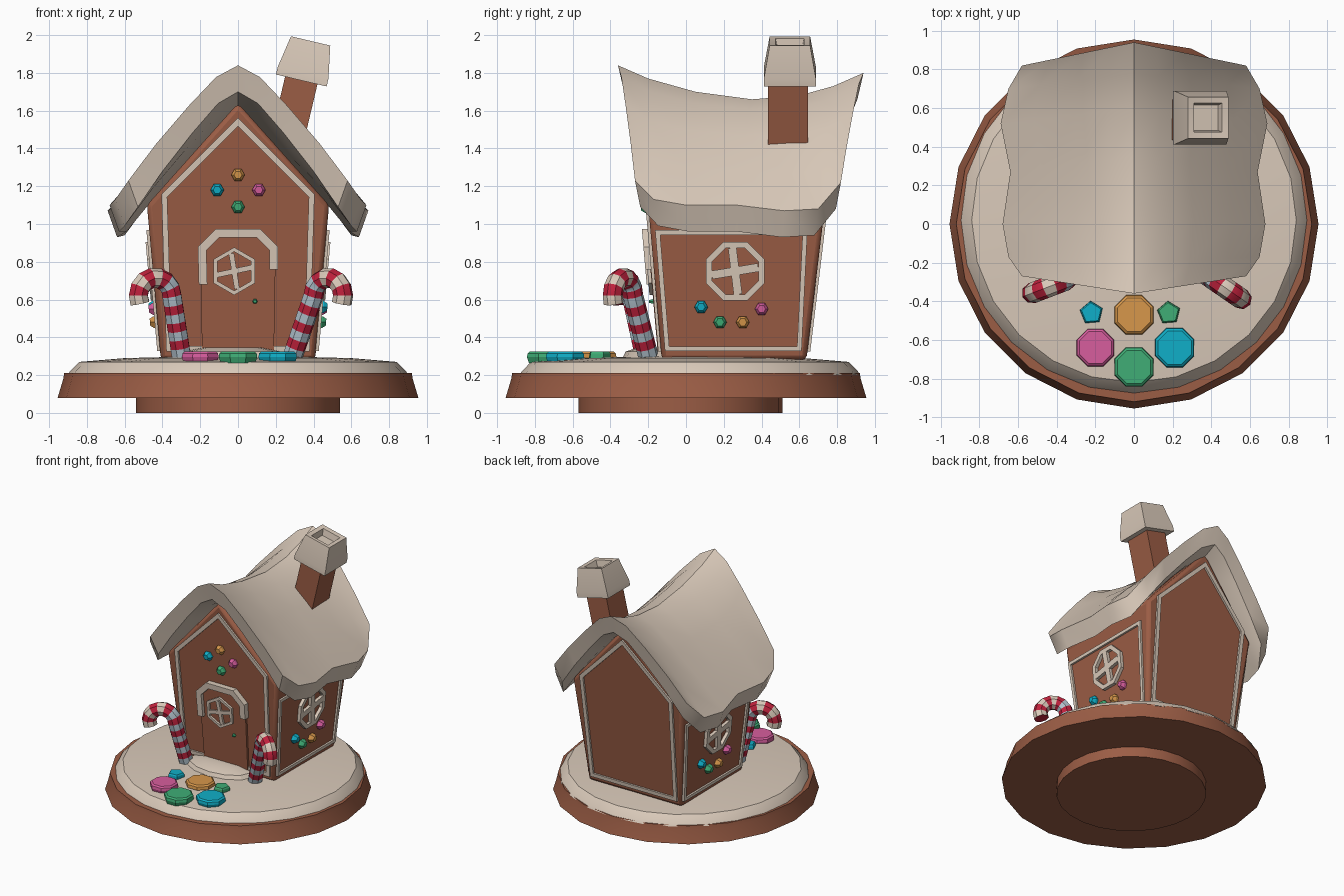
import bpy, bmesh, math
from mathutils import Vector

cube = bpy.data.objects.get("Cube")
if cube:
    bpy.data.objects.remove(cube)


def colour(name, r, g, b):
    m = bpy.data.materials.new(name)
    m.use_nodes = True
    m.diffuse_color = (r, g, b, 1)
    m.node_tree.nodes["Principled BSDF"].inputs["Base Color"].default_value = (r, g, b, 1)
    return m


biscuit = colour("biscuit_brown", 0.33, 0.11, 0.06)
icing = colour("cream_icing", 0.7, 0.59, 0.49)
red = colour("candy_red", 0.52, 0.015, 0.045)
pale = colour("pale_blue", 0.45, 0.55, 0.62)
teal = colour("teal_candy", 0.005, 0.43, 0.58)
pink = colour("pink_candy", 0.68, 0.11, 0.34)
green = colour("green_candy", 0.05, 0.42, 0.18)
orange = colour("orange_candy", 0.68, 0.31, 0.07)


def loft(name, rings, mats, cap="ngon", closed=False, rule=None, angle=30):
    """Skin equal-sized rings of points; cap with polygons or strips of quads."""
    bm = bmesh.new()
    vs = [[bm.verts.new(p) for p in ring] for ring in rings]
    n, count = len(rings[0]), len(rings)
    for j in range(count if closed else count - 1):
        a, b = vs[j], vs[(j + 1) % count]
        for i in range(n):
            k = (i + 1) % n
            f = bm.faces.new((a[i], a[k], b[k], b[i]))
            f.material_index = rule(j) if rule else 0
    if not closed:
        for ring in (vs[0], vs[-1]):
            if cap == "ngon":
                bm.faces.new(ring)
            else:
                for i in range(n // 2 - 1):
                    bm.faces.new((ring[i], ring[i + 1], ring[n - 2 - i], ring[n - 1 - i]))
    bmesh.ops.recalc_face_normals(bm, faces=bm.faces)
    mesh = bpy.data.meshes.new(name)
    bm.to_mesh(mesh)
    bm.free()
    obj = bpy.data.objects.new(name, mesh)
    bpy.context.collection.objects.link(obj)
    for m in mats if isinstance(mats, list) else [mats]:
        mesh.materials.append(m)
    bpy.ops.object.select_all(action="DESELECT")
    obj.select_set(True)
    bpy.context.view_layer.objects.active = obj
    bpy.ops.object.shade_smooth_by_angle(angle=math.radians(angle))
    return obj


def circle(r, n, turn=0):
    return [(r * math.cos(math.tau * i / n + turn), r * math.sin(math.tau * i / n + turn)) for i in range(n)]


def disc(name, centre, profile, n, mat, sx=1, turn=0, angle=30):
    x, y = centre
    return loft(name, [[(x + a * sx, y + b, z) for a, b in circle(r, n, turn)] for r, z in profile], mat, angle=angle)


# Base: foot, biscuit board and snow layer
disc("base_foot", (0, -0.03), [(0.54, 0), (0.54, 0.1)], 24, biscuit)
disc("biscuit_board", (0, 0.0), [(0.955, 0.08), (0.925, 0.18), (0.92, 0.21)], 20, biscuit, turn=math.pi / 2)
disc("snow_ground", (0, 0.02), [(0.9, 0.2), (0.89, 0.22), (0.84, 0.27), (0.6, 0.29), (0.2, 0.3)], 24, icing)
disc("door_snow", (-0.03, -0.17), [(0.17, 0.28), (0.15, 0.325), (0.09, 0.345)], 12, icing, sx=1.7)


# Wall surfaces lean outwards: u runs along the wall, z up, d outwards
def half_width(z):
    return 0.41 + (z - 0.3) * 0.09


def front(u, z, d):
    return (u, -0.13 - (z - 0.3) * 0.0875 - d, z)


def back(u, z, d):
    return (-u, 0.64 + (z - 0.3) * 0.12 + d, z)


def left_side(u, z, d):
    return (half_width(z) + d, u, z)


def right_side(u, z, d):
    return (-half_width(z) - d, 0.52 - u, z)


# House body with softened corners
gable = [(-half_width(0.28), 0.28), (half_width(0.28), 0.28), (half_width(1.1), 1.1), (0, 1.64), (-half_width(1.1), 1.1)]
house = loft("house_body", [[front(u, z, 0) for u, z in gable], [back(-u, z, 0) for u, z in gable]], biscuit)
bevel = house.modifiers.new("soft_corners", "BEVEL")
bevel.width = 0.025
bevel.segments = 2


def ribbon(name, wall, pts, width, depth, mat, closed=True):
    """Raised strip following a line on a wall, with mitred corners."""
    pts = [Vector(p) for p in pts]
    n, rings = len(pts), []
    for i, p in enumerate(pts):
        before = pts[i - 1] if closed or i else None
        after = pts[(i + 1) % n] if closed or i < n - 1 else None
        dirs = [d.normalized() for d in ((p - before) if before else None, (after - p) if after else None) if d]
        norms = [Vector((-d.y, d.x)) for d in dirs]
        m = sum(norms, Vector((0, 0))).normalized()
        m *= width / 2 / max(m.dot(norms[0]), 0.4)
        a, b = p + m, p - m
        rings.append([wall(*a, -0.01), wall(*a, depth), wall(*b, depth), wall(*b, -0.01)])
    return loft(name, rings, mat, closed=closed)


def window(name, wall, cu, cz, r, n, depth, width):
    pts = [(cu + a, cz + b) for a, b in circle(r, n, math.pi / n)]
    ribbon(name + "_frame", wall, pts, width, depth, icing)
    s = r * 0.82
    for part, du, dz in (("bar", s, 0.02), ("post", -0.015, s)):
        ribbon(f"{name}_{part}", wall, [(cu - du, cz - dz), (cu + du, cz + dz)], width * 1.4, depth, icing, False)


def gumdrop(name, wall, u, z, mat, r=0.036):
    rings = [[wall(u + a, z + b, d) for a, b in circle(r * s, 6)] for s, d in ((1, -0.005), (1, 0.02), (0.6, 0.04))]
    loft(name, rings, mat)


# Icing outlines on every wall
gable_line = [(-0.365, 0.34), (0.365, 0.34), (0.39, 1.15), (0, 1.54), (-0.39, 1.15)]
side_line = [(-0.1, 0.34), (0.6, 0.34), (0.63, 0.955), (-0.15, 0.955)]
ribbon("front_icing", front, gable_line, 0.03, 0.015, icing)
ribbon("back_icing", back, gable_line, 0.03, 0.015, icing)

# Side walls: icing, window and sweets
for side, wall in (("left", left_side), ("right", right_side)):
    ribbon(side + "_icing", wall, side_line, 0.025, 0.015, icing)
    window(side + "_window", wall, 0.26, 0.75, 0.15, 8, 0.025, 0.032)
    for i, (u, z, m) in enumerate(((0.08, 0.56, teal), (0.18, 0.48, green), (0.3, 0.48, orange), (0.4, 0.55, pink))):
        gumdrop(f"{side}_sweet_{i + 1}", wall, u, z, m)

# Front sweets
for i, (u, z, m) in enumerate(((-0.11, 1.18, teal), (0, 1.26, orange), (0.11, 1.18, pink), (0, 1.09, green))):
    gumdrop(f"gable_sweet_{i + 1}", front, u, z, m)

# Door with snowy arch, window and knob
door = [(-0.19, 0.31), (0.19, 0.31), (0.2, 0.88), (0.11, 0.95), (-0.11, 0.95), (-0.2, 0.88)]
loft("door", [[front(u, z, d) for u, z in door] for d in (-0.01, 0.018)], biscuit)
arch = [(-0.185, 0.68), (-0.19, 0.87), (-0.11, 0.95), (0.11, 0.95), (0.19, 0.87), (0.19, 0.76)]
ribbon("door_arch_snow", front, arch, 0.045, 0.045, icing, False)
window("door_window", front, -0.02, 0.75, 0.115, 6, 0.035, 0.02)
gumdrop("door_knob", front, 0.09, 0.59, green, 0.014)

# Sagging snow roof: ridge y, ridge z, eave x, eave y, eave z at each station
stations = [
    (-0.36, 1.84, 0.58, -0.27, 1.23), (-0.2, 1.77, 0.65, -0.17, 1.13), (0.05, 1.7, 0.68, 0.0, 1.1),
    (0.35, 1.66, 0.64, 0.27, 1.1), (0.6, 1.68, 0.69, 0.52, 1.07), (0.78, 1.73, 0.65, 0.7, 1.08),
    (0.94, 1.8, 0.58, 0.82, 1.22)]
slope = [(0, 0), (0.2, 0.06), (0.45, 0.06), (0.75, 0.04), (1, 0)]
profile = [(-f, b) for f, b in reversed(slope)] + slope[1:]
roof = []
for ry, rz, ex, ey, ez in stations:
    top, under = [], []
    for f, b in profile:
        s = abs(f)
        x, y, z = f * ex, ry + (ey - ry) * s, rz + (ez - rz) * s + b
        top.append((x, y, z))
        under.append((x - 0.05 * f, 0.29 + (y - 0.29) * 0.95, z - 0.14))
    roof.append(top + under[::-1])
loft("snow_roof", roof, icing, cap="quads", angle=40)


# Leaning chimney with a hollow snow cap
def leaning(t, hx, hy, cy):
    axis, across = Vector((0.23, 0, 0.973)), Vector((0.973, 0, -0.23))
    c = Vector((0.335, cy, 1.76)) + axis * t
    return [c + across * a * hx + Vector((0, b * hy, 0)) for a, b in ((-1, -1), (1, -1), (1, 1), (-1, 1))]


loft("chimney", [leaning(t, 0.088, 0.105, 0.54) for t in (-0.45, 0.05)], biscuit)
cap_steps = [(0, 0.138), (0.04, 0.138), (0.215, 0.107), (0.21, 0.075), (0.16, 0.065)]
loft("chimney_snow", [leaning(t, h, h, 0.55) for t, h in cap_steps], icing)


# Striped candy canes
def cane(name, base, top, hook, r=0.095):
    base, top, hook, up = Vector(base), Vector(top), Vector(hook).normalized(), Vector((0, 0, 1))
    stem, bends = 7, 8
    path = [base.lerp(top, i / stem) for i in range(stem)]
    for i in range(bends + 1):
        a = math.radians(205) * i / bends
        path.append(top + hook * r * (1 - math.cos(a)) + up * r * math.sin(a))
    side = hook.cross(up)
    rings = []
    for i, p in enumerate(path):
        t = (path[min(i + 1, len(path) - 1)] - path[max(i - 1, 0)]).normalized()
        n = side.cross(t).normalized()
        b = t.cross(n)
        rings.append([p + n * u + b * v for u, v in circle(0.054, 8)])
    loft(name, rings, [red, pale, icing], rule=lambda j: 0 if j % 2 else (1 if j < stem + 2 else 2))


cane("right_candy_cane", (-0.3, -0.22, 0.3), (-0.35, -0.29, 0.62), (-0.92, -0.35, 0))
cane("left_candy_cane", (0.29, -0.2, 0.3), (0.4, -0.28, 0.62), (0.8, -0.55, 0))

# Sweet stepping stones
stones = [(0, -0.47, 0.11, orange, 8), (-0.2, -0.64, 0.105, pink, 8), (0, -0.74, 0.11, green, 8),
          (0.21, -0.64, 0.11, teal, 8), (-0.22, -0.46, 0.062, teal, 5), (0.18, -0.46, 0.062, green, 5)]
for i, (x, y, r, m, n) in enumerate(stones):
    disc(f"stepping_sweet_{i + 1}", (x, y), [(r * 0.9, 0.265), (r, 0.295), (r * 0.97, 0.315), (r * 0.85, 0.325)],
         n, m, turn=math.pi / 8, angle=20)
